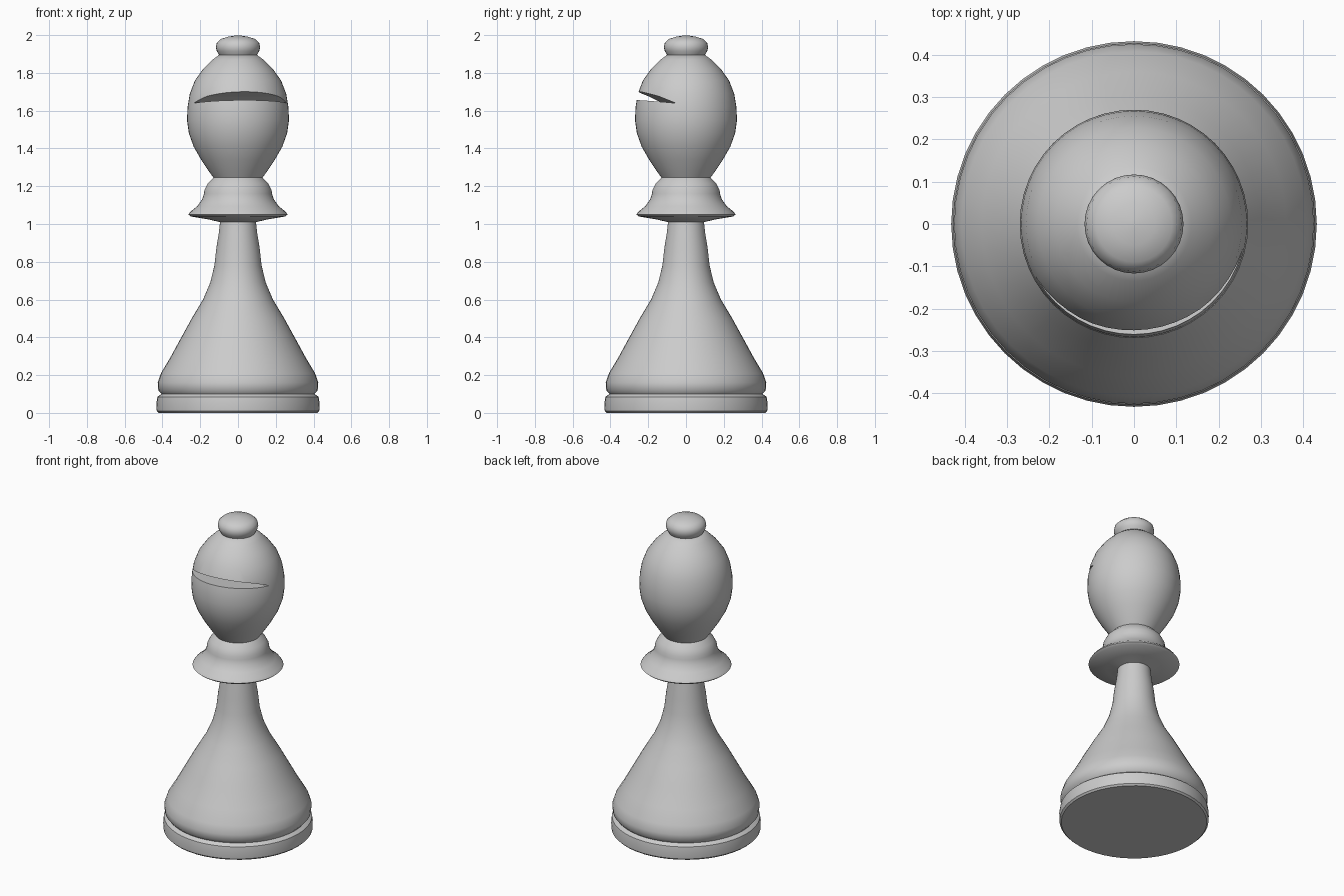
import bpy
import bmesh
import math

old = bpy.data.objects.get("Cube")
if old:
    bpy.data.objects.remove(old, do_unlink=True)

GREY = (0.6, 0.6, 0.6, 1.0)
grey = bpy.data.materials.new("plain_grey")
grey.use_nodes = True
grey.diffuse_color = GREY
grey.node_tree.nodes["Principled BSDF"].inputs["Base Color"].default_value = GREY


def add_object(name, bm):
    bmesh.ops.recalc_face_normals(bm, faces=bm.faces)
    mesh = bpy.data.meshes.new(name)
    bm.to_mesh(mesh)
    bm.free()
    mesh.materials.append(grey)
    obj = bpy.data.objects.new(name, mesh)
    bpy.context.collection.objects.link(obj)
    return obj


def smooth(obj, angle=40):
    bpy.ops.object.select_all(action="DESELECT")
    obj.select_set(True)
    bpy.context.view_layer.objects.active = obj
    bpy.ops.object.shade_smooth_by_angle(angle=math.radians(angle))


def lathe(name, profile, sides=48, cap_bottom=False, cap_top=False):
    """Turn a (radius, height) profile around the z axis."""
    bm = bmesh.new()
    rings = []
    for r, z in profile:
        rings.append([bm.verts.new((r * math.cos(math.tau * i / sides),
                                    r * math.sin(math.tau * i / sides), z))
                      for i in range(sides)])
    for low, high in zip(rings, rings[1:]):
        for i in range(sides):
            j = (i + 1) % sides
            bm.faces.new((low[i], low[j], high[j], high[i]))
    if cap_bottom:
        bm.faces.new(rings[0][::-1])
    if cap_top:
        bm.faces.new(rings[-1])
    obj = add_object(name, bm)
    smooth(obj)
    return obj


# Foot ring and flared stem
lathe("base_ring", [(0.42, 0), (0.43, 0.01), (0.432, 0.05), (0.427, 0.085),
                    (0.405, 0.10)], cap_bottom=True)
lathe("stem", [(0.405, 0.10), (0.422, 0.12), (0.425, 0.16), (0.408, 0.21),
               (0.36, 0.29), (0.30, 0.40), (0.245, 0.50), (0.185, 0.60),
               (0.147, 0.69), (0.125, 0.78), (0.115, 0.87), (0.102, 0.95),
               (0.095, 1.01)])

# Collar with a thin flared rim and a stepped neck
lathe("collar", [(0.095, 1.01), (0.16, 1.025), (0.25, 1.04), (0.262, 1.05),
                 (0.252, 1.065), (0.215, 1.095), (0.19, 1.13), (0.18, 1.16),
                 (0.178, 1.18), (0.16, 1.215), (0.13, 1.245)])

# Egg-shaped head
head = lathe("head", [(0.13, 1.245), (0.155, 1.28), (0.195, 1.34),
                      (0.235, 1.41), (0.26, 1.48), (0.27, 1.55),
                      (0.267, 1.62), (0.255, 1.69), (0.228, 1.76),
                      (0.185, 1.82), (0.135, 1.87), (0.10, 1.895)],
             cap_bottom=True, cap_top=True)

# Wedge that cuts the slanted slot across the front of the head
bm = bmesh.new()
section = [(-0.09, 1.64), (-0.36, 1.665), (-0.36, 1.735), (-0.17, 1.675)]
ends = [[bm.verts.new((x, y, z)) for y, z in section] for x in (-0.5, 0.5)]
bm.faces.new(ends[0])
bm.faces.new(ends[1][::-1])
for i in range(len(section)):
    j = (i + 1) % len(section)
    bm.faces.new((ends[0][j], ends[0][i], ends[1][i], ends[1][j]))
cutter = add_object("slot_cutter", bm)
cutter.rotation_euler.z = math.radians(8)
cutter.hide_render = True
cutter.hide_viewport = True
cut = head.modifiers.new("slot", "BOOLEAN")
cut.operation = "DIFFERENCE"
cut.solver = "EXACT"
cut.object = cutter
# Keep the cut ahead of any shading modifier
head.modifiers.move(len(head.modifiers) - 1, 0)

# Small button on top
lathe("finial", [(0.10, 1.895), (0.112, 1.915), (0.117, 1.935), (0.112, 1.96),
                 (0.09, 1.98), (0.05, 1.992), (0.012, 1.998)],
      sides=32, cap_top=True)
bpy.context.view_layer.update()
